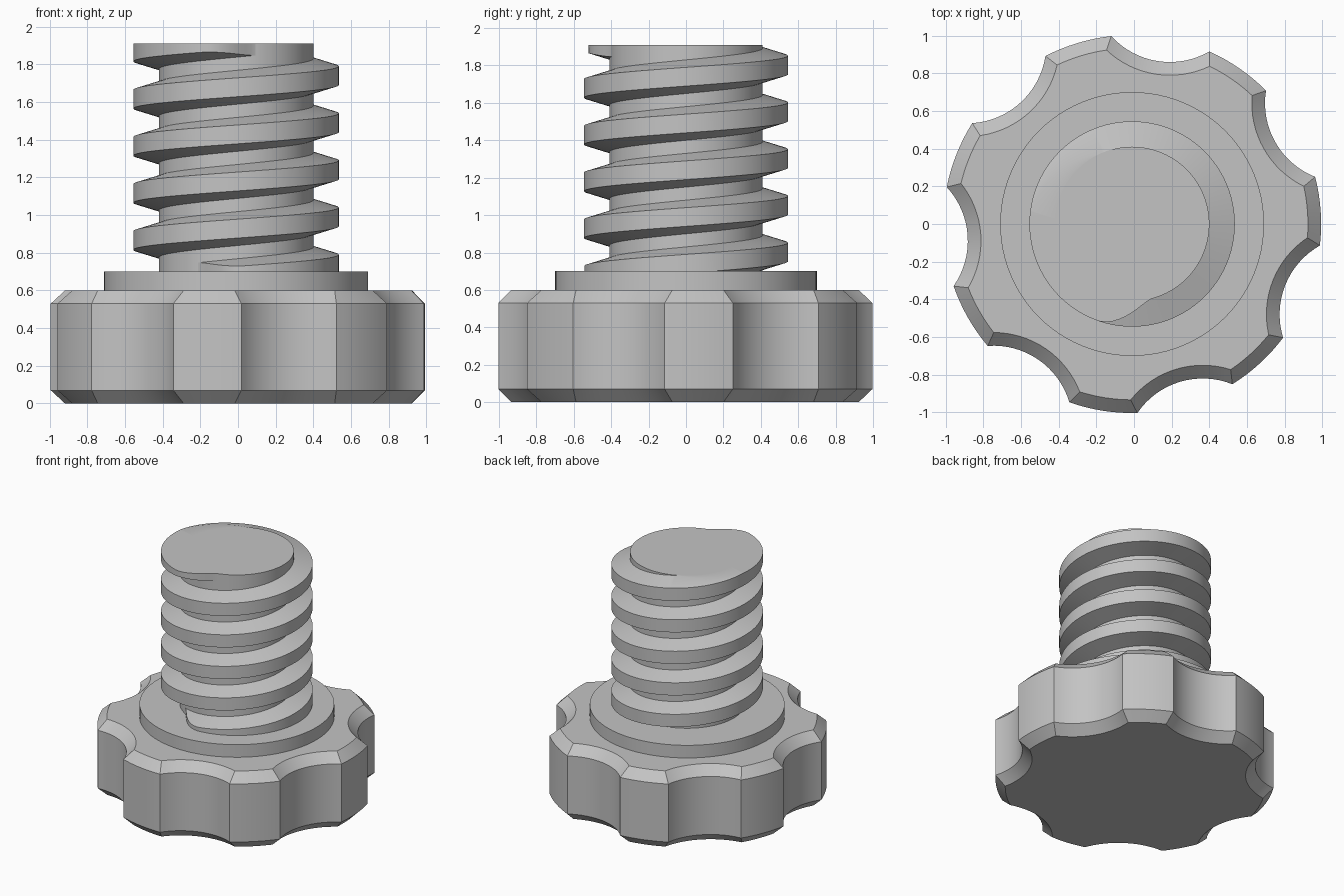
import bpy, bmesh, math
from math import cos, sin, acos, atan2, radians, tau

if "Cube" in bpy.data.objects:
    bpy.data.objects.remove(bpy.data.objects["Cube"], do_unlink=True)

CX = -0.01            # axis of the whole screw
SEG = 96              # segments per turn
TOP = 1.91
ROOT, CREST, PITCH = 0.41, 0.545, 0.25

grey = bpy.data.materials.new("plain_grey")
grey.use_nodes = True
grey.diffuse_color = (0.55, 0.55, 0.55, 1)
grey.node_tree.nodes["Principled BSDF"].inputs["Base Color"].default_value = (0.55, 0.55, 0.55, 1)


def finish(name, bm):
    """Turn a bmesh into a smooth-shaded object with sharp edges kept."""
    bmesh.ops.recalc_face_normals(bm, faces=bm.faces[:])
    mesh = bpy.data.meshes.new(name)
    bm.to_mesh(mesh)
    bm.free()
    mesh.materials.append(grey)
    obj = bpy.data.objects.new(name, mesh)
    obj.location.x = CX
    bpy.context.collection.objects.link(obj)
    bpy.ops.object.select_all(action='DESELECT')
    obj.select_set(True)
    bpy.context.view_layer.objects.active = obj
    bpy.ops.object.shade_smooth_by_angle(angle=radians(30))
    return obj


def loft(bm, loops):
    """Skin closed loops of equal length and cap both ends."""
    rings = [[bm.verts.new(p) for p in loop] for loop in loops]
    n = len(rings[0])
    for a, b in zip(rings, rings[1:]):
        for i in range(n):
            j = (i + 1) % n
            bm.faces.new((a[i], a[j], b[j], b[i]))
    bm.faces.new(rings[0][::-1])
    bm.faces.new(rings[-1])


def circle(r, z):
    return [(r * cos(tau * i / SEG), r * sin(tau * i / SEG), z) for i in range(SEG)]


def knob_outline(inset, z, lobes=7, first=81.1, rim=1.003, scoop=0.42, dist=1.295):
    """Disc outline with round scoops cut out of its rim, moved inwards by inset."""
    rim, scoop = rim - inset, scoop + inset
    half = acos((rim**2 + dist**2 - scoop**2) / (2 * rim * dist))
    open_angle = atan2(rim * sin(half), dist - rim * cos(half))
    step = tau / lobes
    pts = []
    for k in range(lobes):
        mid = radians(first) + k * step
        # scoop arc, corner to corner
        for i in range(17):
            t = open_angle * (1 - i / 8)
            x, y = dist - scoop * cos(t), -scoop * sin(t)
            pts.append((x * cos(mid) - y * sin(mid), x * sin(mid) + y * cos(mid), z))
        # rim arc up to the next scoop
        for i in range(1, 8):
            t = mid + half + (step - 2 * half) * i / 8
            pts.append((rim * cos(t), rim * sin(t), z))
    return pts


# knob with chamfered top and bottom
bm = bmesh.new()
loft(bm, [knob_outline(0.07, 0), knob_outline(0, 0.07),
          knob_outline(0, 0.53), knob_outline(0.07, 0.60)])
finish("grip_knob", bm)

# collar and plain shaft
for name, r, z0, z1 in (("collar", 0.70, 0.60, 0.70), ("shaft", ROOT, 0.70, TOP)):
    bm = bmesh.new()
    loft(bm, [circle(r, z0), circle(r, z1)])
    finish(name, bm)


# helical thread fading into the shaft at both ends
def fade(t):
    t = max(0, min(1, t))
    return t * t * (3 - 2 * t)


def thread_section(deg):
    a = radians(deg)
    zc = 0.74 + PITCH * deg / 360
    f = fade((deg + 123) / 38) * fade((4 * 360 + 288 - deg) / 38)
    r = ROOT - 0.004 + (CREST - ROOT + 0.004) * f
    # flank height follows the radius so the flank slope is constant
    h = 0.05 + 0.04 * (CREST - r) / (CREST - ROOT)
    return [(rad * cos(a), rad * sin(a), zc + dz) for rad, dz in
            ((0.40, -0.093), (r, -h), (r, h), (0.40, 0.093))]


STEP = 360 / SEG
first, last = round(-124 / STEP), round((4 * 360 + 289) / STEP)
bm = bmesh.new()
loft(bm, [thread_section(i * STEP) for i in range(first, last + 1)])
for z, up in ((TOP, 1), (0.65, -1)):
    cut = bmesh.ops.bisect_plane(bm, geom=bm.verts[:] + bm.edges[:] + bm.faces[:],
                                 plane_co=(0, 0, z), plane_no=(0, 0, up), clear_outer=True)
    rim_edges = [e for e in cut["geom_cut"] if isinstance(e, bmesh.types.BMEdge)]
    bmesh.ops.triangle_fill(bm, edges=rim_edges, use_beauty=True)
finish("screw_thread", bm)
